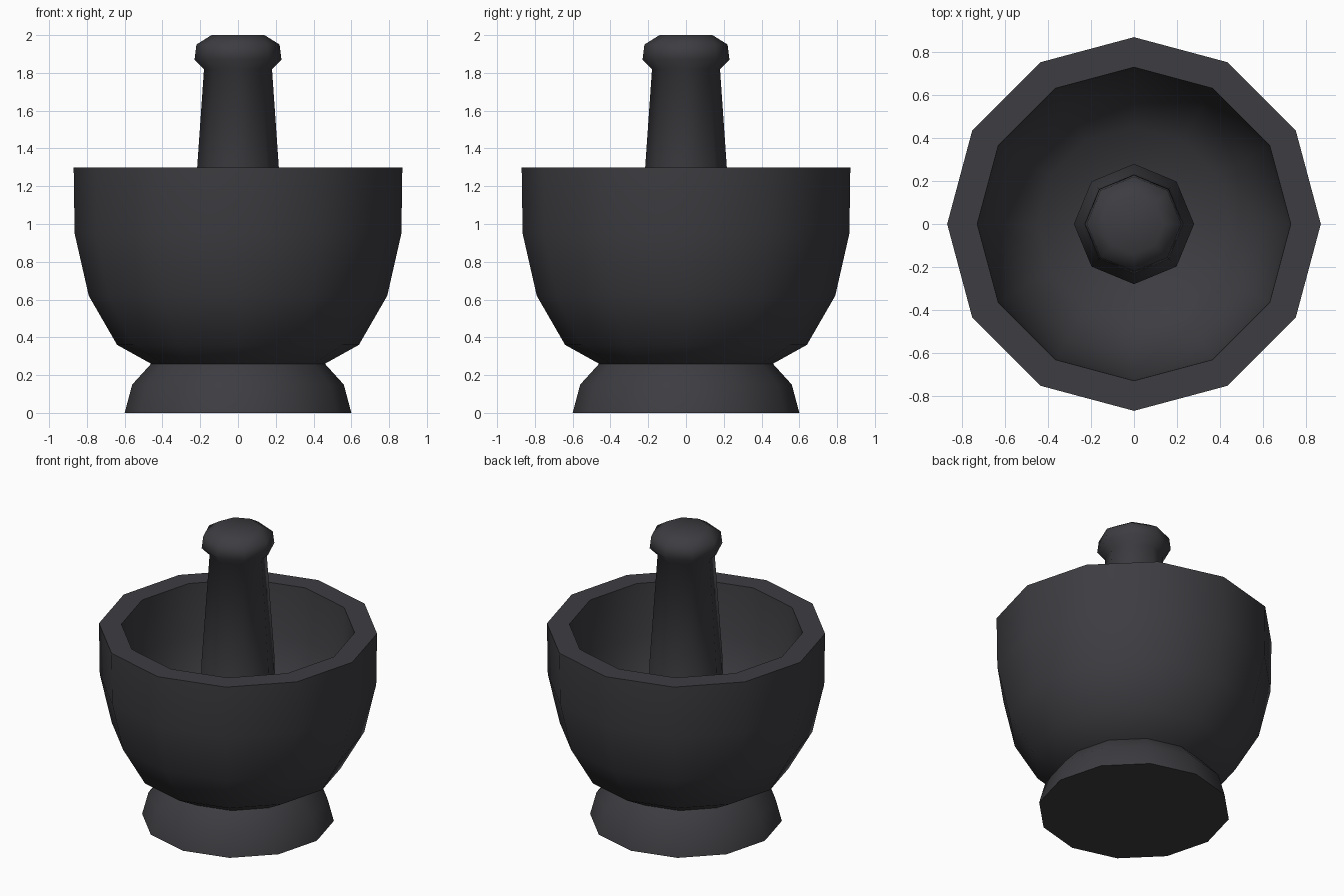
import bpy, bmesh, math

if "Cube" in bpy.data.objects:
    bpy.data.objects.remove(bpy.data.objects["Cube"])

stone = bpy.data.materials.new("dark stone")
stone.diffuse_color = (0.047, 0.046, 0.053, 1)
stone.use_nodes = True
stone.node_tree.nodes["Principled BSDF"].inputs["Base Color"].default_value = stone.diffuse_color


def lathe(name, profile, sides, smooth_angle):
    """Spin a (radius, height) profile around z; radius 0 makes a pole."""
    bm = bmesh.new()
    rings = []
    for r, z in profile:
        if r == 0:
            rings.append([bm.verts.new((0, 0, z))] * sides)
        else:
            rings.append([bm.verts.new((r * math.cos(2 * math.pi * i / sides),
                                        r * math.sin(2 * math.pi * i / sides), z))
                          for i in range(sides)])
    for a, b in zip(rings, rings[1:]):
        for i in range(sides):
            j = (i + 1) % sides
            loop = list(dict.fromkeys((a[i], a[j], b[j], b[i])))
            bm.faces.new(loop)
    bmesh.ops.recalc_face_normals(bm, faces=bm.faces)
    me = bpy.data.meshes.new(name)
    bm.to_mesh(me)
    bm.free()
    me.materials.append(stone)
    ob = bpy.data.objects.new(name, me)
    bpy.context.collection.objects.link(ob)
    bpy.ops.object.select_all(action='DESELECT')
    ob.select_set(True)
    bpy.context.view_layer.objects.active = ob
    bpy.ops.object.shade_smooth_by_angle(angle=math.radians(smooth_angle))
    return ob


# Mortar: flared foot, rounded bowl, flat rim, hollow inside
lathe("mortar_bowl", [
    (0, 0), (0.60, 0), (0.56, 0.15), (0.46, 0.26),
    (0.64, 0.36), (0.79, 0.62), (0.865, 0.95), (0.87, 1.30),
    (0.73, 1.30), (0.71, 0.95), (0.62, 0.66), (0.45, 0.47), (0, 0.40),
], 12, 55)

# Pestle: wide grinding end, tapering shaft, knob on top
lathe("pestle", [
    (0, 0.40), (0.18, 0.41), (0.26, 0.47), (0.28, 0.58), (0.24, 0.72),
    (0.23, 1.10), (0.18, 1.82),
    (0.23, 1.87), (0.22, 1.95), (0.14, 2.0), (0, 2.0),
], 8, 55)
